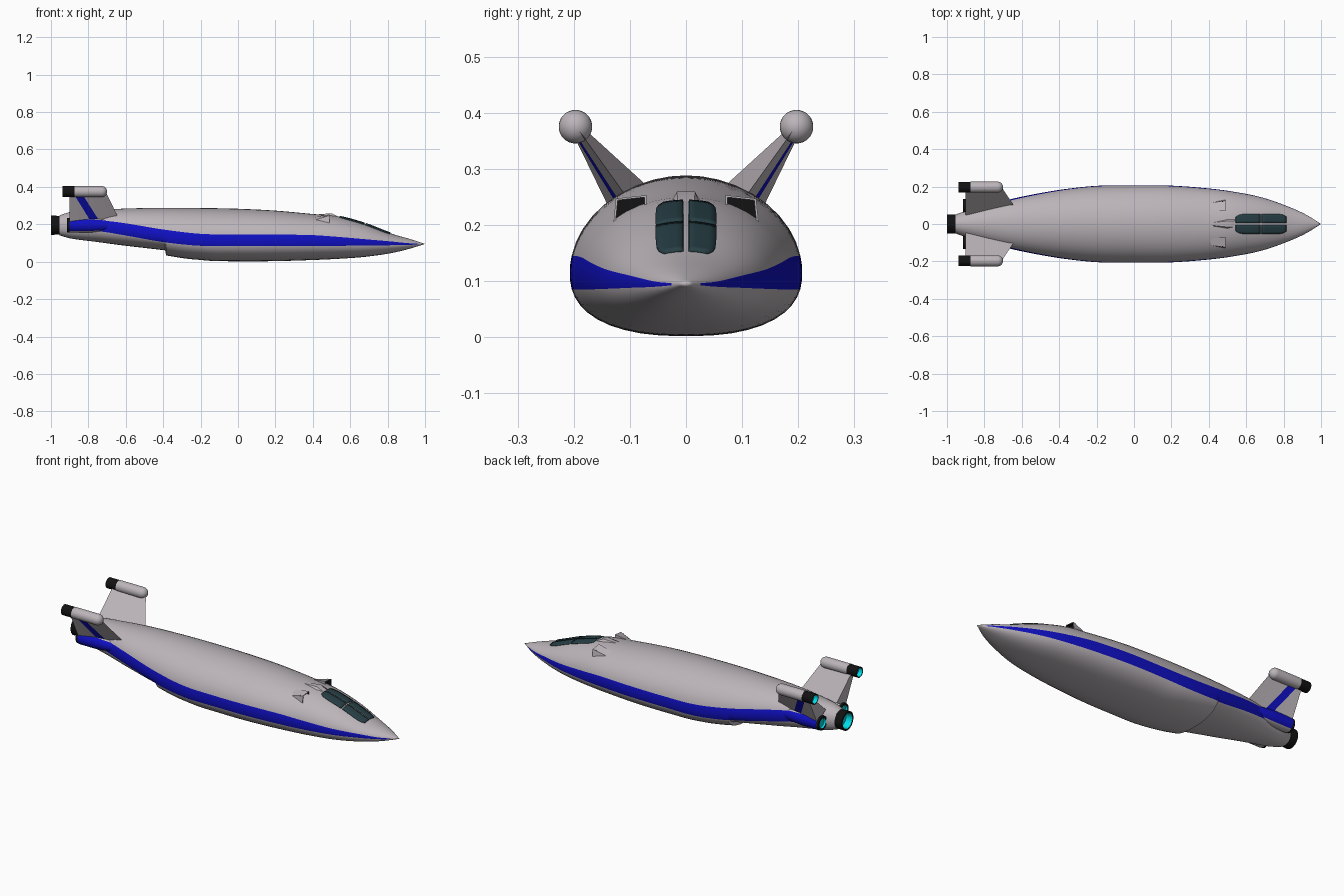
import bpy, bmesh, math
from mathutils import Vector

if "Cube" in bpy.data.objects:
    bpy.data.objects.remove(bpy.data.objects["Cube"])


def material(name, r, g, b):
    mat = bpy.data.materials.new(name)
    mat.use_nodes = True
    mat.diffuse_color = (r, g, b, 1)
    mat.node_tree.nodes["Principled BSDF"].inputs["Base Color"].default_value = (r, g, b, 1)
    return mat


GREY, BLUE, GLASS, BLACK, GLOW = range(5)
MATS = [material("hull grey", .5, .46, .49), material("stripe blue", .005, .005, .55),
        material("canopy glass", .02, .05, .06), material("engine black", .006, .006, .006),
        material("engine glow cyan", 0, .8, .9)]


def finish(name, bm, angle=35, fix_normals=True):
    """Turn a bmesh into a shaded object carrying the shared palette."""
    bmesh.ops.remove_doubles(bm, verts=bm.verts[:], dist=.0002)
    if fix_normals:
        bmesh.ops.recalc_face_normals(bm, faces=bm.faces[:])
    mesh = bpy.data.meshes.new(name)
    bm.to_mesh(mesh)
    bm.free()
    for mat in MATS:
        mesh.materials.append(mat)
    obj = bpy.data.objects.new(name, mesh)
    bpy.context.collection.objects.link(obj)
    bpy.ops.object.select_all(action='DESELECT')
    obj.select_set(True)
    bpy.context.view_layer.objects.active = obj
    bpy.ops.object.shade_smooth_by_angle(angle=math.radians(angle))
    return obj


def add_face(bm, points, mat=GREY):
    face = bm.faces.new([bm.verts.new(p) for p in points])
    face.material_index = mat
    return face


def lathe(name, profile, y, z, mats, sides=24, paint=None):
    """Spin (x, radius) pairs round a lengthwise axis; one material per band."""
    bm = bmesh.new()
    rings = []
    for x, r in profile:
        rings.append([bm.verts.new((x, y + r * math.cos(a), z + r * math.sin(a)))
                      for a in [math.tau * (i + .5) / sides for i in range(sides)]])
    for k, (a, b) in enumerate(zip(rings, rings[1:])):
        for i in range(sides):
            j = (i + 1) % sides
            face = bm.faces.new((a[i], a[j], b[j], b[i]))
            face.material_index = mats[k]
            if paint and paint(face.calc_center_median()):
                face.material_index = BLUE
    return finish(name, bm)


# Hull stations: x, half width, top, belly, stripe bottom, stripe top
STATIONS = [
    (-.955, .05, .247, .142, .165, .225), (-.9, .07, .265, .125, .165, .225),
    (-.75, .11, .276, .105, .163, .222), (-.6, .146, .284, .085, .14, .205),
    (-.4, .182, .288, .062, .105, .172), (-.2, .204, .287, .01, .085, .149),
    (0, .207, .283, .002, .085, .145), (.2, .205, .273, .003, .085, .145),
    (.4, .19, .255, .009, .085, .142), (.53, .173, .243, .015, .085, .133),
    (.68, .143, .203, .026, .086, .12), (.82, .095, .15, .046, .088, .108),
    (.92, .05, .121, .07, .09, .098), (1, 0, .095, .095, .095, .095)]


def station(x):
    """Smoothly interpolated hull values at x, with a sharp step under the belly."""
    n = len(STATIONS)
    k = max(i for i in range(n - 1) if STATIONS[i][0] <= x + 1e-6)
    p, q = STATIONS[k], STATIONS[k + 1]
    before, after = STATIONS[max(k - 1, 0)], STATIONS[min(k + 2, n - 1)]
    h = q[0] - p[0]
    t = (x - p[0]) / h
    out = []
    for c in range(1, 6):
        m0 = (q[c] - before[c]) / (q[0] - before[0]) * h
        m1 = (after[c] - p[c]) / (after[0] - p[0]) * h
        out.append((2*t**3 - 3*t*t + 1) * p[c] + (t**3 - 2*t*t + t) * m0
                   + (3*t*t - 2*t**3) * q[c] + (t**3 - t*t) * m1)
    if -.385 < x < -.2:
        out[2] = .01 + .024 * ((-.2 - x) / .185) ** 1.5
    elif -.6 < x < -.385:
        out[2] = .062 - .115 * (x + .4)
    return out


def half_width(s, z):
    w, top, low, lo, hi = s
    mid = (lo + hi) / 2
    t, p = ((z - mid) / max(top - mid, 1e-5), 2) if z > mid else ((mid - z) / max(mid - low, 1e-5), 2.4)
    return w * max(0, 1 - t ** p) ** (1 / p)


def top_height(x, y):
    w, top, low, lo, hi = station(x)
    mid = (lo + hi) / 2
    return mid + (top - mid) * math.sqrt(max(0, 1 - (y / w) ** 2))


# Hull: rings whose rows follow the stripe edges
bm = bmesh.new()
xs = sorted([-.955, -.93, -.9, -.4, -.384] + [-.87 + .03 * i for i in range(62)] + [.98, 1])
N, BAND = 9, 4
rings = []
for x in xs:
    s = station(x)
    w, top, low, lo, hi = s
    zs = [lo - (lo - low) * math.cos(math.pi / 2 * i / N) for i in range(N)]
    zs += [lo + (hi - lo) * i / BAND for i in range(BAND)]
    zs += [hi + (top - hi) * math.sin(math.pi / 2 * i / N) for i in range(N + 1)]
    half = [(half_width(s, z), z) for z in zs]
    half[0], half[-1] = (0, low), (0, top)
    loop = half + [(-y, z) for y, z in half[-2:0:-1]]
    rings.append([bm.verts.new((x, y, z)) for y, z in loop])
count, last = len(rings[0]), 2 * N + BAND
for k, (a, b) in enumerate(zip(rings, rings[1:])):
    for i in range(count):
        j = (i + 1) % count
        face = bm.faces.new((a[i], a[j], b[j], b[i]))
        row = i if i < last else count - 1 - i
        if N <= row < N + BAND and -.91 < xs[k] < .93:
            face.material_index = BLUE
bm.faces.new(rings[0])
finish("hull", bm, 40)

# Canopy panes: thin plates that follow the hull
bm = bmesh.new()
for side in (1, -1):
    for x0, x1 in ((.545, .676), (.684, .815)):
        def pane(i, j):
            x = x0 + (x1 - x0) * i / 8
            edge = .054 * (1 - .3 * abs((x - .68) / .137) ** 8)
            y = side * (.005 + (edge - .005) * j / 4)
            return (x, y, top_height(x, y) + .005)
        for i in range(8):
            for j in range(4):
                quad = [pane(i, j), pane(i + 1, j), pane(i + 1, j + 1), pane(i, j + 1)]
                add_face(bm, quad if side > 0 else quad[::-1], GLASS)
panes = finish("canopy_panes", bm, fix_normals=False)
panes.modifiers.new("thickness", 'SOLIDIFY').thickness = .007

# Fairing behind the canopy
bm = bmesh.new()
front = [Vector((.5, y, z)) for y, z in ((-.03, .235), (-.016, .259), (.016, .259), (.03, .235))]
nose = [Vector((.555, v.y * .9, .232)) for v in front]
tail = [Vector((.39, v.y * .3, .25)) for v in front]
for a, b in ((tail, front), (front, nose)):
    for i in range(3):
        add_face(bm, (a[i], a[i + 1], b[i + 1], b[i]))
finish("canopy_fairing", bm)

for side, label in ((1, "left"), (-1, "right")):
    # Air intake: dark mouth on a tapered duct sunk into the hull
    bm = bmesh.new()
    rim = [Vector((.49, side * y, z)) for y, z in ((.07, .253), (.125, .247), (.13, .197), (.07, .197))]
    back = [Vector((.385, side * y, z)) for y, z in ((.08, .236), (.11, .215), (.115, .19), (.08, .19))]
    centre = sum(rim, Vector()) / 4
    mouth = [v.lerp(centre, .13) for v in rim]
    deep = [v - Vector((.02, 0, 0)) for v in mouth]
    for a, b, mat in ((back, rim, GREY), (rim, mouth, GREY), (mouth, deep, BLACK)):
        for i in range(4):
            j = (i + 1) % 4
            add_face(bm, (a[i], a[j], b[j], b[i]), mat)
    add_face(bm, deep, BLACK)
    add_face(bm, back)
    finish(label + "_intake", bm)

    # Tail fin: a wedge with a blue band across its outer face
    bm = bmesh.new()
    lead, inner, outer = [Vector((x, side * y, z)) for x, y, z in
                          ((-.635, .088, .225), (-.9, .048, .25), (-.9, .125, .205))]
    tip_lead, tip_inner, tip_outer = [Vector((x, side * y, z)) for x, y, z in
                                      ((-.705, .192, .37), (-.9, .182, .372), (-.9, .198, .355))]
    cuts = ((0, 0), (.4, .65), (.57, .87), (1, 1))
    for k, ((a, b), (c, d)) in enumerate(zip(cuts, cuts[1:])):
        add_face(bm, (lead.lerp(outer, a), lead.lerp(outer, c),
                      tip_lead.lerp(tip_outer, d), tip_lead.lerp(tip_outer, b)), BLUE if k == 1 else GREY)
    add_face(bm, (lead, inner, tip_inner, tip_lead))
    add_face(bm, (inner, outer, tip_outer, tip_inner))
    add_face(bm, (tip_lead, tip_inner, tip_outer))
    finish(label + "_tail_fin", bm, 20)

    # Fin tip pod with its thruster
    dome = [(-.73 + .03 * math.sin(a), .03 * math.cos(a)) for a in [math.pi / 2 * i / 6 for i in range(7)]]
    lathe(label + "_tip_pod", [(-.875, 0), (-.875, .03)] + dome, side * .197, .375, [GREY] * 8)
    lathe(label + "_tip_thruster", [(-.87, .029), (-.938, .029), (-.938, .024), (-.915, .022), (-.915, 0)],
          side * .197, .375, [BLACK, BLACK, GLOW, GLOW])

    # Side engine at the end of the stripe
    lathe(label + "_engine_pod", [(-.62, .015), (-.72, .033), (-.8, .04), (-.9, .04), (-.9, 0)],
          side * .095, .195, [GREY] * 4,
          paint=lambda c: side * c.y > .11 and abs(c.z - .195) < .03 and c.x > -.89)
    lathe(label + "_engine_nozzle", [(-.89, .038), (-.913, .038), (-.913, .028), (-.902, .026), (-.902, 0)],
          side * .095, .195, [BLACK, BLACK, GLOW, GLOW])

# Main engine
lathe("main_nozzle", [(-.95, .05), (-1, .052), (-1, .043), (-.965, .036), (-.965, 0)],
      0, .195, [BLACK, BLACK, GLOW, GLOW], 32)
